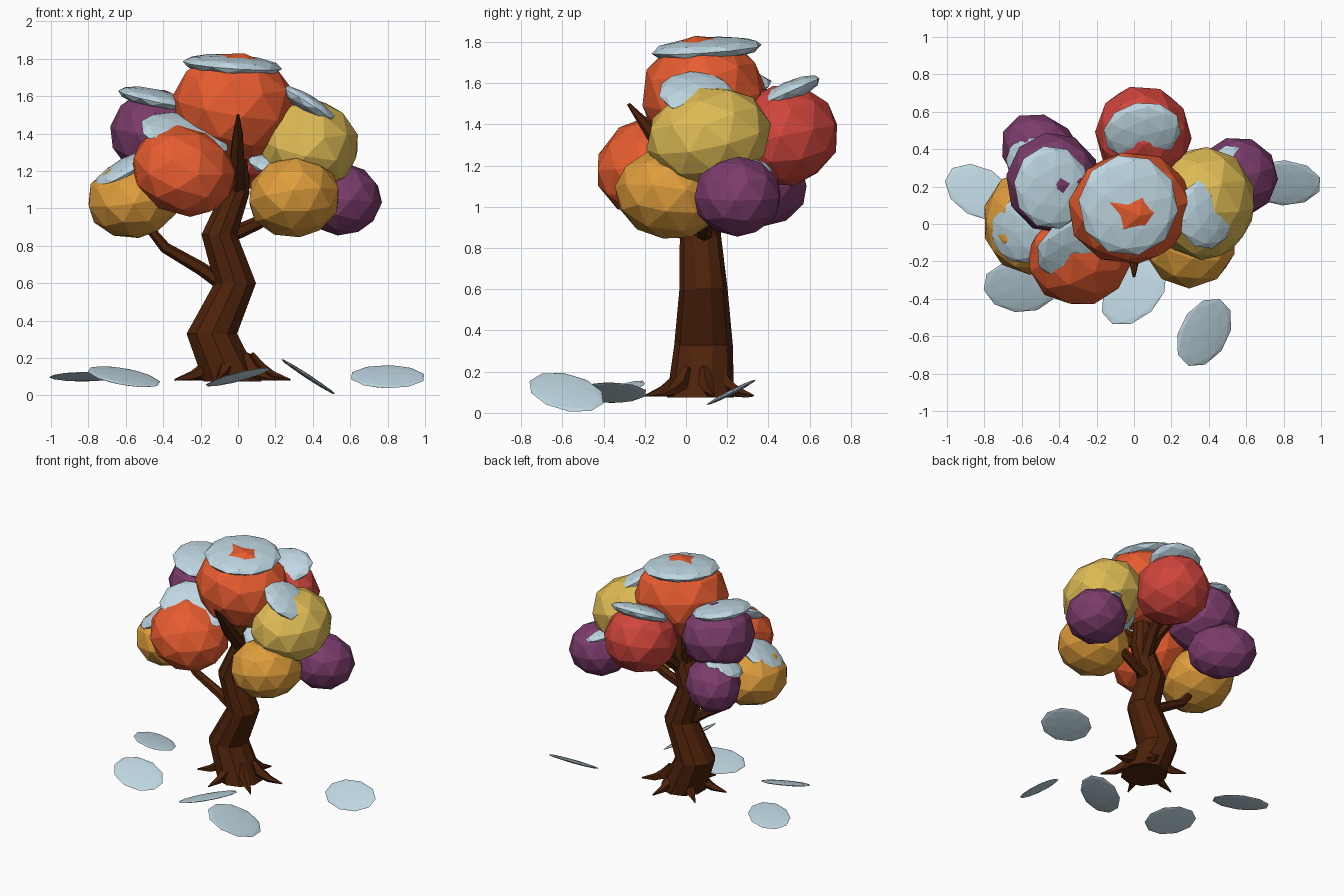
import bpy, bmesh
from math import radians, cos, sin, pi
from mathutils import Matrix, Vector

cube = bpy.data.objects.get("Cube")
if cube:
    bpy.data.objects.remove(cube, do_unlink=True)


def material(name, rgb):
    mat = bpy.data.materials.new(name)
    mat.use_nodes = True
    mat.diffuse_color = (*rgb, 1)
    bsdf = mat.node_tree.nodes["Principled BSDF"]
    bsdf.inputs["Base Color"].default_value = (*rgb, 1)
    bsdf.inputs["Roughness"].default_value = 0.9
    return mat


orange = material("orange leaves", (0.82, 0.11, 0.03))
amber = material("amber leaves", (0.74, 0.34, 0.045))
yellow = material("yellow leaves", (0.73, 0.50, 0.09))
red = material("red leaves", (0.63, 0.06, 0.045))
purple = material("purple leaves", (0.20, 0.045, 0.15))
snow = material("pale snow", (0.52, 0.68, 0.76))
bark = material("brown bark", (0.075, 0.016, 0.003))


def finish(bm, name, mat):
    bmesh.ops.recalc_face_normals(bm, faces=bm.faces)
    mesh = bpy.data.meshes.new(name)
    bm.to_mesh(mesh)
    bm.free()
    mesh.materials.append(mat)
    obj = bpy.data.objects.new(name, mesh)
    bpy.context.collection.objects.link(obj)
    return obj


def blob(name, mat, centre, radii, tilt_x=0, tilt_y=0, spin=0):
    """Faceted ellipsoid: spun about its own axis, then tilted."""
    bm = bmesh.new()
    bmesh.ops.create_icosphere(bm, subdivisions=2, radius=1.03)
    matrix = (Matrix.Translation(centre)
              @ Matrix.Rotation(radians(tilt_y), 4, 'Y')
              @ Matrix.Rotation(radians(tilt_x), 4, 'X')
              @ Matrix.Rotation(radians(spin), 4, 'Z')
              @ Matrix.Diagonal((*radii, 1)))
    bm.transform(matrix)
    return finish(bm, name, mat)


def limb(name, path, sides=6, level=False):
    """Tapered tube through (x, y, z, radius) points."""
    bm = bmesh.new()
    points = [Vector(p[:3]) for p in path]
    rings = []
    for i, p in enumerate(path):
        along = points[min(i + 1, len(path) - 1)] - points[max(i - 1, 0)]
        if level:
            along = Vector((0, 0, 1))
        turn = along.to_track_quat('Z', 'Y')
        ring = []
        for k in range(sides):
            a = 2 * pi * (k + 0.5) / sides
            offset = Vector((cos(a), sin(a), 0)) * p[3]
            ring.append(bm.verts.new(points[i] + turn @ offset))
        rings.append(ring)
    for low, high in zip(rings, rings[1:]):
        for k in range(sides):
            n = (k + 1) % sides
            bm.faces.new((low[k], low[n], high[n], high[k]))
    bm.faces.new(rings[0])
    bm.faces.new(rings[-1])
    return finish(bm, name, bark)


# Crooked trunk
limb("trunk", [(-0.03, 0.07, 0.075, 0.163), (-0.14, 0.085, 0.33, 0.142),
               (-0.015, 0.085, 0.6, 0.117), (-0.1, 0.07, 0.86, 0.1),
               (-0.015, 0.07, 1.08, 0.08), (-0.01, 0.08, 1.4, 0.055)],
     sides=10, level=True)

# Branches
limb("left_spread_branch", [(-0.06, 0.07, 0.58, 0.04), (-0.2, 0.06, 0.68, 0.036),
                            (-0.39, 0.05, 0.79, 0.03), (-0.52, 0.04, 0.95, 0.02)])
limb("right_spread_branch", [(-0.08, 0.08, 0.84, 0.042), (0.1, 0.1, 0.92, 0.036),
                             (0.3, 0.11, 1.02, 0.025)])
limb("front_spike_branch", [(-0.01, 0.07, 1.08, 0.055), (-0.005, -0.09, 1.25, 0.045),
                            (0, -0.19, 1.39, 0.03), (0, -0.28, 1.5, 0.008)])
limb("back_branch", [(-0.03, 0.08, 0.98, 0.05), (0.02, 0.22, 1.12, 0.042),
                     (0.05, 0.42, 1.3, 0.025)])
limb("upper_side_branch", [(-0.04, 0.07, 1.0, 0.045), (-0.1, 0.13, 1.18, 0.038),
                           (-0.22, 0.2, 1.36, 0.02)])

# Roots
for i in range(6):
    a = pi * i / 3 + radians(15)
    path = [(-0.03 + r * cos(a), 0.065 + 0.85 * r * sin(a), z, w)
            for r, z, w in ((0.1, 0.22, 0.02), (0.15, 0.14, 0.04),
                            (0.22, 0.105, 0.027), (0.32, 0.083, 0.005))]
    limb(f"root_{i + 1}", path, sides=5)

# Leaf clusters
blob("top_leaves", orange, (-0.02, 0.085, 1.54), (0.33, 0.295, 0.288), 8, 10, 10)
blob("front_leaves", orange, (-0.29, -0.17, 1.2), (0.28, 0.27, 0.225), 22, 22)
blob("right_low_leaves", amber, (-0.56, 0.01, 1.05), (0.245, 0.275, 0.205), 5, -8)
blob("left_low_leaves", amber, (0.3, -0.08, 1.06), (0.245, 0.26, 0.212), -8, -8)
blob("left_high_leaves", yellow, (0.375, 0.11, 1.34), (0.27, 0.3, 0.24), 12, 12)
blob("left_back_leaves", purple, (0.55, 0.25, 1.05), (0.215, 0.21, 0.19), 0, 5, 15)
blob("back_leaves", red, (0.05, 0.475, 1.345), (0.25, 0.265, 0.24), 12, 0, 15)
blob("right_high_leaves", purple, (-0.43, 0.22, 1.4), (0.25, 0.265, 0.23), 4, 8, 10)
blob("right_back_leaves", purple, (-0.49, 0.37, 1.1), (0.24, 0.19, 0.19), spin=135)

# Snow caps: centre, radii, tilt about x, tilt about y
caps = {
    "top": ((-0.03, 0.1, 1.765), (0.26, 0.265, 0.055), 4, 4),
    "right_high": ((-0.44, 0.195, 1.585), (0.2, 0.22, 0.05), 4, 12),
    "front": ((-0.285, -0.13, 1.39), (0.24, 0.2, 0.05), 30, 17),
    "right_low": ((-0.61, -0.04, 1.21), (0.18, 0.17, 0.045), 10, -30),
    "left_high": ((0.38, 0.05, 1.55), (0.175, 0.18, 0.05), -3, 33),
    "back": ((0.045, 0.495, 1.555), (0.205, 0.165, 0.05), 24, 0),
    "left_low": ((0.19, 0.04, 1.235), (0.14, 0.14, 0.045), 20, 14),
    "left_back": ((0.53, 0.26, 1.185), (0.15, 0.16, 0.04), -6, 18),
    "right_back": ((-0.55, 0.33, 1.235), (0.14, 0.14, 0.045), 8, -20),
}
for name, (centre, radii, tx, ty) in caps.items():
    blob(name + "_snow_cap", snow, centre, radii, tx, ty, spin=12)

# Thin snow patches around the base: centre, half length, half width, tilts, spin
patches = [
    ((-0.825, 0.17, 0.1), 0.195, 0.13, -9, 2, -30),
    ((-0.61, -0.335, 0.1), 0.195, 0.14, 18, 9, -8),
    ((0, -0.365, 0.098), 0.205, 0.14, -7, -17, 44),
    ((0.375, -0.58, 0.1), 0.204, 0.143, 0, 33, 48),
    ((0.8, 0.22, 0.1), 0.197, 0.132, 27, 0, -3),
]
for i, (centre, length, width, tx, ty, spin) in enumerate(patches):
    blob(f"ground_snow_patch_{i + 1}", snow, centre, (length, width, 0.012), tx, ty, spin)
